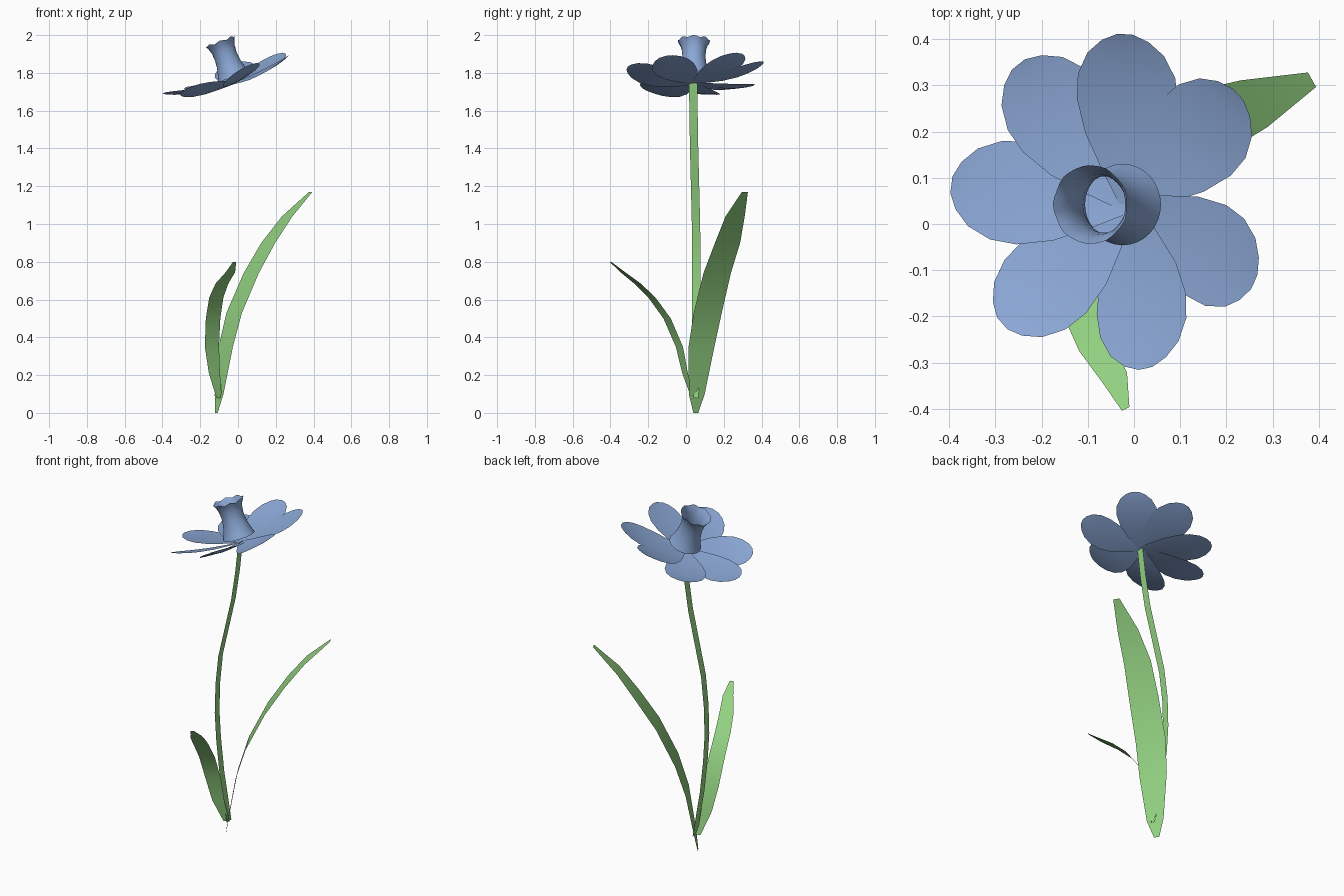
import bpy, math
from mathutils import Vector, Matrix

if "Cube" in bpy.data.objects:
    bpy.data.objects.remove(bpy.data.objects["Cube"])

def material(name, rgb):
    m = bpy.data.materials.new(name)
    m.diffuse_color = (*rgb, 1)
    m.use_nodes = True
    m.node_tree.nodes["Principled BSDF"].inputs["Base Color"].default_value = m.diffuse_color
    return m

blue = material("petal blue", (0.26, 0.39, 0.67))
green = material("leaf green", (0.29, 0.64, 0.22))

def make(name, verts, faces, mat):
    me = bpy.data.meshes.new(name)
    me.from_pydata(verts, [], faces)
    me.materials.append(mat)
    for p in me.polygons:
        p.use_smooth = True
    ob = bpy.data.objects.new(name, me)
    bpy.context.collection.objects.link(ob)
    return ob

def ribbon(name, path, widths, side, mat, cup=Vector((0, 0, 0))):
    """Three-column strip along a path; the middle column is pushed by cup."""
    verts, faces = [], []
    wmax = max(widths)
    for p, w in zip(path, widths):
        p = Vector(p)
        verts += [p + side * w, p - cup * (w / wmax), p - side * w]
    for i in range(len(path) - 1):
        for j in range(2):
            a = i * 3 + j
            faces.append((a, a + 1, a + 4, a + 3))
    return make(name, verts, faces, mat)

# Stem: flat curved ribbon, broad side facing x
stem = [(-0.09, 0.045, 0.08), (-0.14, 0.05, 0.35), (-0.165, 0.055, 0.54),
        (-0.175, 0.055, 0.70), (-0.17, 0.055, 0.87), (-0.15, 0.052, 1.04),
        (-0.11, 0.048, 1.20), (-0.06, 0.043, 1.40), (-0.03, 0.04, 1.58),
        (-0.01, 0.038, 1.75)]
ribbon("stem", stem, [0.022] * len(stem), Vector((0, 1, 0)), green)

# Leaves
large = [(-0.115, 0.052, 0), (-0.10, 0.057, 0.1), (-0.065, 0.082, 0.35),
         (-0.02, 0.115, 0.53), (0.07, 0.165, 0.74), (0.16, 0.22, 0.90),
         (0.26, 0.26, 1.04), (0.385, 0.312, 1.17)]
ribbon("large_leaf", large, [0.015, 0.048, 0.078, 0.085, 0.083, 0.076, 0.058, 0.018],
       Vector((-0.48, 0.87, 0)).normalized(), green)
small = [(-0.10, 0.035, 0.08), (-0.125, -0.005, 0.21), (-0.138, -0.035, 0.35),
         (-0.132, -0.10, 0.50), (-0.115, -0.18, 0.61), (-0.085, -0.257, 0.685),
         (-0.04, -0.335, 0.745), (-0.018, -0.40, 0.80)]
ribbon("small_leaf", small, [0.016, 0.033, 0.042, 0.043, 0.042, 0.038, 0.028, 0.009],
       Vector((0.89, 0.45, 0)).normalized(), green)

# Petals: seven, each rolled so its counter-clockwise edge overlaps the next
center = Vector((-0.012, 0.042, 1.747))
axis = Vector((-0.35, 0, 0.937)).normalized()
tips = [(0.225, 0.28, 1.905), (-0.02, 0.41, 1.855), (-0.25, 0.345, 1.73),
        (-0.395, 0.085, 1.69), (-0.285, -0.215, 1.71), (0.025, -0.312, 1.825),
        (0.26, -0.125, 1.885)]
ts = [0, 0.2, 0.4, 0.6, 0.75, 0.88, 0.96, 1]
ws = [0.02, 0.06, 0.095, 0.112, 0.108, 0.085, 0.052, 0.018]
for i, tip in enumerate(tips):
    d = Vector(tip) - center
    side = axis.cross(d).normalized()
    side = Matrix.Rotation(math.radians(8), 3, d.normalized()) @ side
    up = d.cross(side).normalized()
    path = [center + d * t - up * 0.012 * math.sin(math.pi * t) for t in ts]
    ribbon(f"petal_{i + 1}", path, ws, -side, blue, up * 0.008)

# Trumpet: flared open tube with a scalloped rim
profile = [(0.088, 0.035), (0.076, 0.065), (0.066, 0.105), (0.061, 0.15),
           (0.065, 0.19), (0.074, 0.217), (0.085, 0.235)]
n = 32
rot = Vector((0, 0, 1)).rotation_difference(axis).to_matrix()
verts, faces = [], []
for k, (r, h) in enumerate(profile):
    wave = (0, 0, 0, 0, 0.2, 0.6, 1)[k]
    for j in range(n):
        a = 2 * math.pi * j / n
        z = h + 0.005 * wave * math.cos(8 * a)
        verts.append(center + rot @ Vector((r * math.cos(a), r * math.sin(a), z)))
for k in range(len(profile) - 1):
    for j in range(n):
        b = (j + 1) % n
        faces.append((k * n + j, k * n + b, (k + 1) * n + b, (k + 1) * n + j))
make("trumpet", verts, faces, blue)
